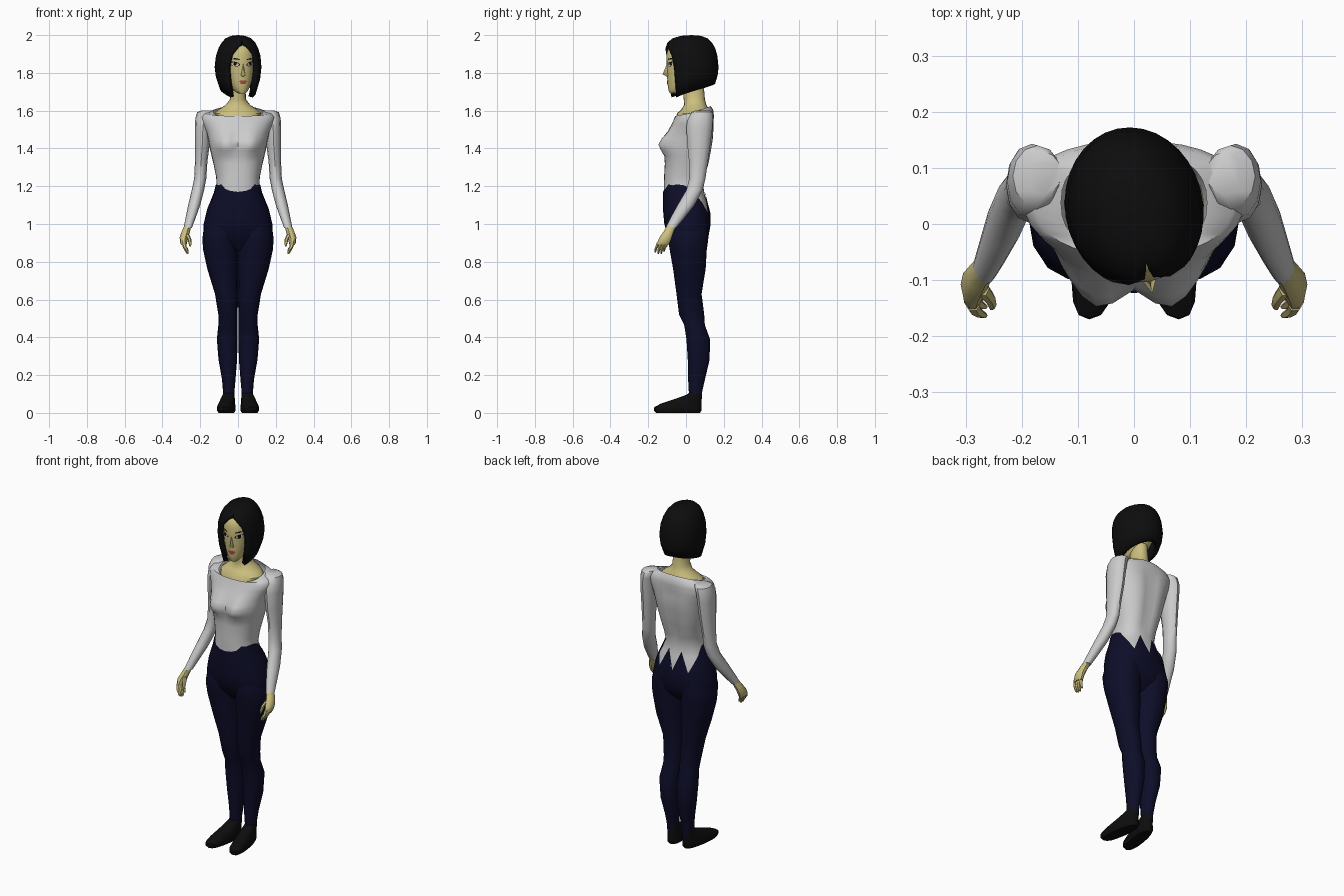
import bpy, bmesh, math
from mathutils import Vector
from mathutils.bvhtree import BVHTree


def material(name, r, g, b):
    m = bpy.data.materials.new(name)
    m.diffuse_color = (r, g, b, 1)
    return m


SKIN = material("skin", 0.6, 0.52, 0.21)
WHITE = material("white_cloth", 0.8, 0.8, 0.8)
NAVY = material("navy_cloth", 0.004, 0.004, 0.022)
BLACK = material("black", 0.004, 0.004, 0.004)
RED = material("lip_red", 0.45, 0.06, 0.05)


def make(name, verts, faces, mat, mirror=False, angle=40):
    me = bpy.data.meshes.new(name)
    me.from_pydata([tuple(v) for v in verts], [], faces)
    bm = bmesh.new()
    bm.from_mesh(me)
    bmesh.ops.remove_doubles(bm, verts=bm.verts, dist=0.0015)
    bmesh.ops.recalc_face_normals(bm, faces=bm.faces)
    bm.to_mesh(me)
    bm.free()
    ob = bpy.data.objects.new(name, me)
    bpy.context.collection.objects.link(ob)
    me.materials.append(mat)
    bpy.ops.object.select_all(action='DESELECT')
    ob.select_set(True)
    bpy.context.view_layer.objects.active = ob
    bpy.ops.object.shade_smooth_by_angle(angle=math.radians(angle))
    if mirror:
        ob.modifiers.new("mirror", 'MIRROR').use_mirror_merge = False
    return ob


def loft(name, rings, mat, closed=True, caps=(True, True), **kw):
    n = len(rings[0])
    verts = [p for r in rings for p in r]
    faces = [(k * n + i, k * n + (i + 1) % n, (k + 1) * n + (i + 1) % n, (k + 1) * n + i)
             for k in range(len(rings) - 1) for i in range(n if closed else n - 1)]
    if closed and caps[0]:
        faces.append(tuple(range(n)))
    if closed and caps[1]:
        faces.append(tuple(range(len(verts) - n, len(verts))))
    return make(name, verts, faces, mat, **kw)


def ring(cx, cy, z, rx, ry, n=12, p=1.0, tilt=0.0):
    out = []
    for i in range(n):
        c, s = math.cos(2 * math.pi * i / n), math.sin(2 * math.pi * i / n)
        out.append(Vector((cx + rx * math.copysign(abs(c) ** p, c),
                           cy + ry * math.copysign(abs(s) ** p, s), z + tilt * s)))
    return out


def span(z, rx, yf, yb, n=24, p=0.85, tilt=0.0, cx=0.0):
    return ring(cx, (yf + yb) / 2, z, rx, (yb - yf) / 2, n, p, tilt)


# shirt body with bust and spine shaping, closing in over the shoulders to the neckline
body = [(1.02, .170, -.110, .124), (1.08, .157, -.116, .121), (1.14, .132, -.117, .102),
        (1.19, .112, -.117, .093), (1.25, .116, -.116, .108), (1.32, .130, -.112, .127),
        (1.36, .140, -.11, .134), (1.39, .147, -.107, .139), (1.42, .152, -.103, .144),
        (1.45, .158, -.097, .148), (1.49, .168, -.088, .150), (1.53, .186, -.074, .149)]
rings = [span(*r, n=32) for r in body]
rings += [span(1.565, .196, -.062, .148, 32, .85, .006), span(1.588, .178, -.057, .144, 32, .85, .016),
          span(1.594, .13, -.055, .131, 32, .85, .03)]
for r in rings:
    for v in r:
        if v.y < 0:
            fall = .06 if v.z > 1.42 else .045
            v.y -= .052 * math.exp(-((abs(v.x) - .068) / .06) ** 2 - ((v.z - 1.42) / fall) ** 2)
        elif 1.2 < v.z < 1.56:
            v.y -= .015 * math.exp(-(v.x / .035) ** 2)
loft("shirt_body", rings, WHITE, caps=(True, False), angle=50)

# neck and upper chest
loft("neck", [span(*r, n=20, p=.95) for r in [
    (1.54, .125, -.055, .125), (1.585, .125, -.048, .126), (1.608, .10, -.024, .122),
    (1.63, .065, -.01, .108), (1.66, .042, -.012, .10), (1.72, .04, -.018, .095), (1.78, .04, -.018, .09)]], SKIN)

# sleeves
loft("sleeve", [ring(*r) for r in [
    (.160, .09, 1.602, .03, .038), (.172, .085, 1.592, .044, .055), (.182, .076, 1.56, .044, .067),
    (.186, .071, 1.51, .042, .069), (.189, .068, 1.42, .039, .061), (.195, .066, 1.33, .033, .05),
    (.200, .06, 1.24, .032, .043), (.212, .045, 1.18, .033, .043), (.232, 0, 1.10, .032, .045),
    (.253, -.05, 1.025, .026, .036), (.266, -.08, .98, .022, .028)]], WHITE, mirror=True)

# hands: palm, four fingers, thumb
loft("palm", [ring(*r, n=10) for r in [
    (.264, -.074, .995, .019, .025), (.276, -.092, .96, .022, .028), (.286, -.108, .93, .023, .034),
    (.288, -.12, .90, .018, .035), (.286, -.124, .89, .014, .033)]], SKIN, mirror=True)
for i in range(4):
    y, drop = -.146 + i * .0155, (.008, 0, 0, .012)[i]
    loft("finger", [ring(.287, y, .905, .012, .0095, 6), ring(.283, y - .008, .88, .011, .009, 6),
                    ring(.274, y - .014, .86 + drop, .009, .008, 6),
                    ring(.266, y - .017, .842 + drop, .005, .005, 6)], SKIN, mirror=True)
loft("thumb", [ring(.270, -.115, .945, .012, .014, 6), ring(.257, -.132, .92, .010, .012, 6),
               ring(.253, -.144, .895, .008, .009, 6), ring(.254, -.150, .882, .004, .004, 6)], SKIN, mirror=True)

# trouser hips with a shaped waist edge, dipping in points at the back
hips = [(1.22, .118, -.121, .098), (1.19, .118, -.122, .099), (1.14, .138, -.123, .109),
        (1.08, .163, -.122, .128), (1.0, .182, -.115, .131), (.94, .183, -.098, .12),
        (.90, .165, -.075, .1), (.86, .11, -.04, .06)]
tops = [1.06, 1.17, 1.06, 1.11, 1.15, 1.19, 1.205, 1.21, 1.205, 1.21, 1.185, 1.175, 1.17]


def hip_point(i, z):
    for a, b in zip(hips, hips[1:]):
        if z >= b[0]:
            t = (a[0] - z) / (a[0] - b[0])
            return span(z, *[p + (q - p) * t for p, q in zip(a[1:], b[1:])])[i]


def waist(i):
    return tops[min(abs(i - 6), 24 - abs(i - 6))]


rows = [[hip_point(i, waist(i) + (1.0 - waist(i)) * k / 5) for i in range(24)] for k in range(6)]
rows += [span(*h) for h in hips[5:]]
loft("trouser_hips", rows, NAVY, caps=(False, True))

# trouser legs
loft("trouser_leg", [ring(*r, n=14, p=.92) for r in [
    (.088, .01, 1.03, .078, .10), (.094, .011, .95, .092, .112), (.094, .011, .91, .094, .108),
    (.092, .012, .86, .092, .10), (.081, .018, .76, .081, .088), (.061, .016, .63, .061, .068),
    (.053, .03, .52, .051, .068), (.053, .045, .465, .051, .056), (.057, .065, .39, .055, .064),
    (.054, .067, .28, .049, .059), (.049, .056, .18, .036, .046), (.049, .05, .11, .030, .036),
    (.049, .05, .07, .027, .034)]], NAVY, mirror=True)

# shoes, toes turned slightly outward
rings = [span(*r, n=16, p=.8, cx=.053) for r in [
    (0, .036, -.158, .074), (.012, .043, -.17, .082), (.03, .044, -.168, .082), (.048, .040, -.135, .082),
    (.075, .035, -.055, .083), (.095, .031, .0, .084), (.105, .029, .015, .083)]]
for r in rings:
    for v in r:
        v.x += .14 * max(0, .05 - v.y) - .004
loft("shoe", rings, BLACK, mirror=True)

# head, built in its own frame and turned afterwards
head_parts = []
head = loft("head", [span(*r, n=20, p=.9) for r in [
    (1.692, .020, -.118, -.07), (1.705, .036, -.124, -.02), (1.73, .053, -.129, .04), (1.76, .065, -.131, .07),
    (1.80, .075, -.134, .09), (1.85, .081, -.134, .1), (1.90, .083, -.136, .105), (1.94, .07, -.122, .095),
    (1.965, .045, -.08, .06)]], SKIN, angle=60)
head_parts.append(head)
head_parts.append(make("nose", [(0, -.133, 1.85), (0, -.157, 1.793), (.014, -.128, 1.785),
                                (-.014, -.128, 1.785), (0, -.130, 1.778)],
                       [(0, 1, 2), (0, 3, 1), (1, 4, 2), (1, 3, 4), (0, 2, 4, 3)], SKIN, angle=80))
tree = BVHTree.FromPolygons([v.co for v in head.data.vertices], [p.vertices for p in head.data.polygons])


def decal(name, cx, cz, rx, rz, lift, mat, mirror=True, slope=0.0, n=12):
    verts = []
    for i in range(n + 1):
        a, k = 2 * math.pi * i / n, 0 if i == n else 1
        x = cx + k * rx * math.cos(a)
        z = cz + k * rz * math.sin(a) + slope * (x - cx)
        hit = tree.ray_cast(Vector((x, -1, z)), Vector((0, 1, 0)))[0]
        verts.append((x, (hit.y if hit else -.12) - lift, z))
    head_parts.append(make(name, verts, [(i, (i + 1) % n, n) for i in range(n)], mat, mirror=mirror))


# eyes, brows and lips laid on the face
decal("eyelash", .042, 1.847, .025, .012, .0015, BLACK, slope=.15)
decal("eye_white", .042, 1.844, .018, .007, .0025, WHITE, slope=.15)
decal("iris", .042, 1.846, .008, .008, .0035, BLACK)
decal("eyebrow", .044, 1.875, .026, .004, .002, BLACK, slope=.2)
decal("upper_lip", 0, 1.755, .022, .006, .003, RED, mirror=False)
decal("lower_lip", 0, 1.746, .017, .006, .004, RED, mirror=False)

# bobbed hair, open around the face, parted at the front, tapering to the jaw
bob = [(2.0, .0005, -.001, .001, 0), (1.996, .036, -.058, .05, 0), (1.983, .067, -.103, .085, 0),
       (1.96, .088, -.13, .109, 5), (1.93, .104, -.143, .126, 21), (1.89, .117, -.147, .137, 34),
       (1.83, .123, -.146, .143, 40), (1.77, .116, -.140, .139, 41), (1.70, .094, -.126, .126, 40)]
rows, cols = [], 27
for z, rx, yf, yb, gap in bob:
    row = []
    for j in range(cols):
        u = 2 * j / (cols - 1) - 1
        a = u * math.radians(180 - gap)
        low = max(0, (1.83 - z) / .13)
        row.append(Vector((rx * math.sin(a), (yf + yb) / 2 + (yb - yf) / 2 * math.cos(a),
                           z + low * (.045 - .075 * abs(u) ** 1.5))))
    rows.append(row)
hair = loft("hair", rows, BLACK, closed=False, angle=35)
shell = hair.modifiers.new("thickness", 'SOLIDIFY')
shell.thickness, shell.offset = .026, -1
head_parts.append(hair)

for ob in head_parts:
    ob.location = (0, .03, 0)
    ob.rotation_euler = (0, 0, math.radians(12))
